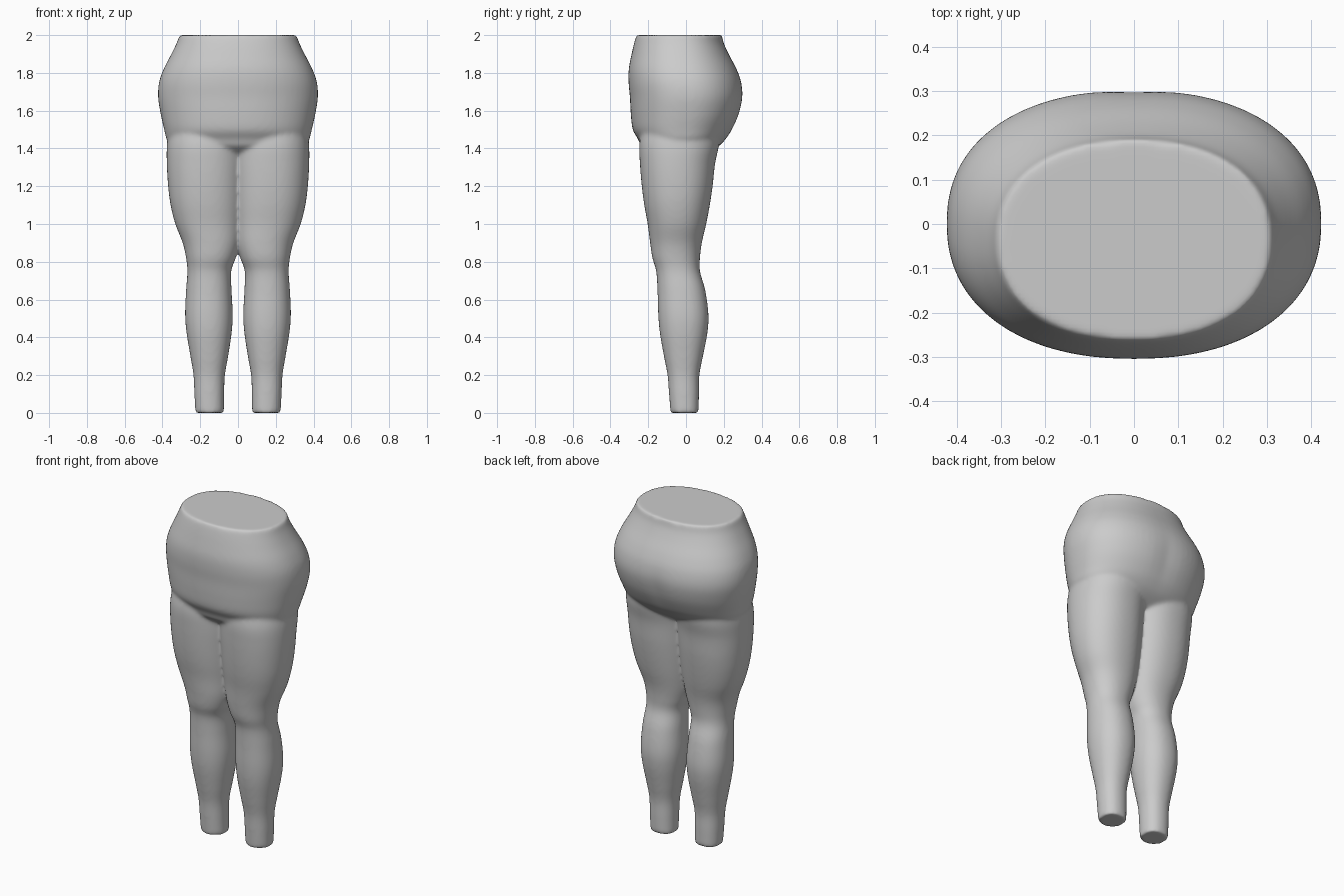
import bpy, bmesh, math

if "Cube" in bpy.data.objects:
    bpy.data.objects.remove(bpy.data.objects["Cube"])

SEG = 64


def spline(rows, steps=8):
    """Catmull-Rom interpolation through section rows."""
    out = []
    for i in range(len(rows) - 1):
        p0, p1 = rows[max(i - 1, 0)], rows[i]
        p2, p3 = rows[i + 1], rows[min(i + 2, len(rows) - 1)]
        for s in range(steps):
            t = s / steps
            out.append([0.5 * (2 * b + (c - a) * t + (2 * a - 5 * b + 4 * c - d) * t * t
                               + (3 * b - a - 3 * c + d) * t ** 3)
                        for a, b, c, d in zip(p0, p1, p2, p3)])
    out.append(list(rows[-1]))
    return out


def loft(bm, rows, power, mirror=1, cleft=0.0):
    """Skin rows of (z, x min, x max, y front, y back) with superellipse rings."""
    rings = []
    for z, x0, x1, y0, y1 in spline(rows):
        cx, cy, rx, ry = (x0 + x1) / 2, (y0 + y1) / 2, (x1 - x0) / 2, (y1 - y0) / 2
        ring = []
        for k in range(SEG):
            a = 2 * math.pi * k / SEG
            c, s = math.cos(a), math.sin(a)
            x = cx + rx * math.copysign(abs(c) ** (2 / power), c)
            y = cy + ry * math.copysign(abs(s) ** (2 / power), s)
            if s > 0:  # shallow dip down the middle of the seat
                y -= cleft * math.exp(-(x / 0.06) ** 2) * math.exp(-((z - 1.6) / 0.13) ** 2)
            ring.append(bm.verts.new((mirror * x, y, z)))
        rings.append(ring)
    for lo, hi in zip(rings, rings[1:]):
        for k in range(SEG):
            n = (k + 1) % SEG
            bm.faces.new((lo[k], lo[n], hi[n], hi[k]))
    bm.faces.new(rings[0][::-1])
    bm.faces.new(rings[-1])


# z, inner x, outer x, front y, back y
leg = [(0.0, 0.074, 0.226, -0.082, 0.067), (0.1, 0.073, 0.231, -0.09, 0.069),
       (0.2, 0.069, 0.236, -0.098, 0.071), (0.3, 0.052, 0.252, -0.117, 0.09),
       (0.42, 0.034, 0.272, -0.138, 0.113), (0.52, 0.028, 0.28, -0.147, 0.119),
       (0.65, 0.034, 0.275, -0.151, 0.102), (0.75, 0.036, 0.268, -0.158, 0.074),
       (0.82, 0.012, 0.275, -0.178, 0.074), (0.9, -0.01, 0.293, -0.19, 0.084),
       (1.0, -0.022, 0.332, -0.203, 0.107), (1.1, -0.03, 0.357, -0.221, 0.126),
       (1.2, -0.035, 0.37, -0.234, 0.141), (1.32, -0.04, 0.377, -0.244, 0.154),
       (1.42, -0.04, 0.376, -0.247, 0.175), (1.52, -0.04, 0.36, -0.23, 0.18)]

# z, left x, right x, front y, back y
hips = [(z, -w, w, f, b) for z, w, f, b in [
    (1.36, 0.25, -0.17, 0.10), (1.41, 0.345, -0.235, 0.172),
    (1.45, 0.378, -0.254, 0.212), (1.5, 0.391, -0.282, 0.246),
    (1.58, 0.409, -0.292, 0.283), (1.67, 0.423, -0.297, 0.302),
    (1.75, 0.418, -0.304, 0.294), (1.82, 0.394, -0.303, 0.268),
    (1.9, 0.353, -0.288, 0.226), (1.96, 0.324, -0.274, 0.199), (2.0, 0.31, -0.262, 0.191)]]

bm = bmesh.new()
loft(bm, hips, 2.25, cleft=0.008)
for side in (1, -1):
    loft(bm, leg, 2.2, side)
bmesh.ops.recalc_face_normals(bm, faces=bm.faces)
mesh = bpy.data.meshes.new("lower_body")
bm.to_mesh(mesh)
bm.free()
body = bpy.data.objects.new("lower_body", mesh)
bpy.context.collection.objects.link(body)

# Fuse hips and legs into one soft skin
remesh = body.modifiers.new("fuse", 'REMESH')
remesh.mode = 'VOXEL'
remesh.voxel_size = 0.01
remesh.use_smooth_shade = True
soften = body.modifiers.new("soften", 'SMOOTH')
soften.factor = 0.5
soften.iterations = 12

grey = bpy.data.materials.new("plain_grey")
grey.diffuse_color = (0.6, 0.6, 0.6, 1)
grey.use_nodes = True
grey.node_tree.nodes["Principled BSDF"].inputs["Base Color"].default_value = grey.diffuse_color
mesh.materials.append(grey)
